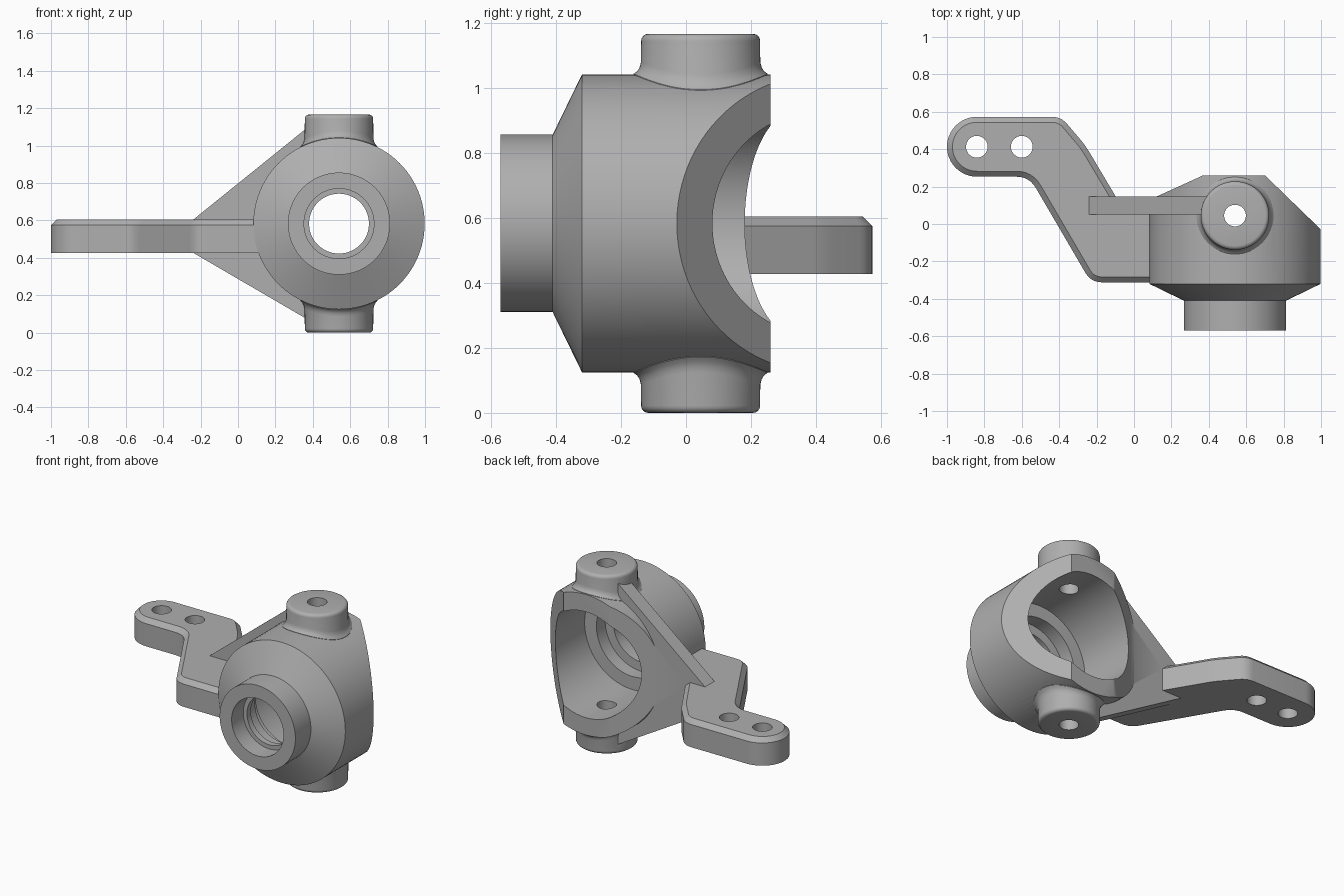
import bpy, bmesh
from math import sin, cos, pi, sqrt
from mathutils import Vector, Matrix

old = bpy.data.objects.get("Cube")
if old:
    bpy.data.objects.remove(old, do_unlink=True)

metal = bpy.data.materials.new("grey metal")
metal.use_nodes = True
GREY = (0.43, 0.43, 0.43, 1)
metal.diffuse_color = GREY
metal.node_tree.nodes["Principled BSDF"].inputs["Base Color"].default_value = GREY

CX, CZ = 0.54, 0.583      # hub axis
BY = 0.045                # kingpin axis
R = 0.458                 # hub radius
SEG = 96


def finish(bm, name):
    bmesh.ops.recalc_face_normals(bm, faces=bm.faces)
    me = bpy.data.meshes.new(name)
    bm.to_mesh(me)
    bm.free()
    me.materials.append(metal)
    ob = bpy.data.objects.new(name, me)
    bpy.context.collection.objects.link(ob)
    return ob


def lathe(profile, seg=SEG):
    """Closed solid turned around z from (radius, height) pairs."""
    bm = bmesh.new()
    rings = [[bm.verts.new((r * cos(2 * pi * i / seg), r * sin(2 * pi * i / seg), h))
              for i in range(seg)] for r, h in profile]
    for a, b in zip(rings, rings[1:]):
        for i in range(seg):
            j = (i + 1) % seg
            bm.faces.new((a[i], a[j], b[j], b[i]))
    bm.faces.new(rings[0])
    bm.faces.new(rings[-1])
    return bm


def lathe_y(name, profile):
    bm = lathe(profile)
    turn = Matrix.Translation((CX, 0, CZ)) @ Matrix.Rotation(-pi / 2, 4, 'X')
    bm.transform(turn)
    return finish(bm, name)


def prism(name, points, depth, chamfer=0):
    """Extrude a closed outline of 3D points along depth."""
    bm = bmesh.new()
    face = bm.faces.new([bm.verts.new(p) for p in points])
    ext = bmesh.ops.extrude_face_region(bm, geom=[face])["geom"]
    bmesh.ops.translate(bm, vec=depth, verts=[v for v in ext if isinstance(v, bmesh.types.BMVert)])
    bmesh.ops.recalc_face_normals(bm, faces=bm.faces)
    if chamfer:
        top = max(bm.faces, key=lambda f: f.calc_center_median().z)
        bmesh.ops.inset_region(bm, faces=[top], thickness=chamfer, use_even_offset=True)
        bmesh.ops.translate(bm, vec=(0, 0, chamfer), verts=top.verts)
    return finish(bm, name)


def pin(x, y):
    bm = lathe([(0.058, -0.2), (0.058, 1.4)], 48)
    bm.transform(Matrix.Translation((x, y, 0)))
    return finish(bm, "hole_cutter")


def combine(target, other, op):
    mod = target.modifiers.new("join", 'BOOLEAN')
    mod.operation, mod.solver, mod.object = op, 'EXACT', other
    bpy.ops.object.select_all(action='DESELECT')
    bpy.context.view_layer.objects.active = target
    target.select_set(True)
    bpy.ops.object.modifier_apply(modifier=mod.name)
    bpy.data.objects.remove(other, do_unlink=True)


def rounded(p, before, after, r):
    """Soft corner between two neighbours."""
    p, a, b = Vector(p), Vector(before), Vector(after)
    s, e = p + (a - p).normalized() * r, p + (b - p).normalized() * r
    return [s.lerp(p, t / 6).lerp(p.lerp(e, t / 6), t / 6) for t in range(7)]


# Hub housing
body = lathe_y("steering_knuckle", [(0.273, -0.57), (0.273, -0.41), (R, -0.32), (R, 0.26)])


# Kingpin bosses with rounded rim and a flared foot that follows the hub
def boss(side):
    top, rb, e = CZ, 0.183, 0.022
    rim = [(rb - e + e * cos(t * pi / 8), top - e + e * sin(t * pi / 8)) for t in range(5)]
    foot = [(0.206, -0.02), (0.206, 0.002), (0.195, 0.01), (0.188, 0.021), (0.1835, 0.038)]
    bm = lathe([(0.15, 0.36)] + [(r, R + h) for r, h in foot] + rim)
    for v in bm.verts:
        if v.co.xy.length > rb + 0.0002:
            v.co.z += sqrt(R * R - v.co.x ** 2) - R
    bm.transform(Matrix.Translation((CX, BY, CZ)) @ Matrix.Diagonal((1, 1, side, 1)))
    return finish(bm, "boss")


for side in (1, -1):
    combine(body, boss(side), 'UNION')

# Slanted relief on both sides of the open end
for cut in ([(0.597, 0.36), (1.103, -0.13), (1.3, 0.1), (1.2, 0.5)],
            [(0.589, 0.36), (-0.07, 0.06), (-0.2, 0.5)]):
    combine(body, prism("slant_cutter", [(x, y, -0.2) for x, y in cut], (0, 0, 1.6)), 'DIFFERENCE')

# Stiffening rib
rib = [(-0.245, 0.6), (0.39, 1.112), (0.45, 1.112), (0.45, 0.06), (0.39, 0.06), (-0.245, 0.43)]
combine(body, prism("rib", [(x, 0.05, z) for x, z in rib], (0, 0.097, 0)), 'UNION')

# Steering arm with chamfered upper edge
corners = [(0.28, -0.312), (-0.23, -0.312), (-0.56, 0.253), (-0.84, 0.253)]
far = [(-0.84, 0.573), (-0.39, 0.573), (-0.26, 0.42), (-0.07, 0.1), (0.28, 0.1)]
outline = [corners[0]]
outline += rounded(corners[1], corners[0], corners[2], 0.06)
outline += rounded(corners[2], corners[1], corners[3], 0.07)
outline += [(-0.84 - 0.16 * sin(t * pi / 24), 0.413 - 0.16 * cos(t * pi / 24)) for t in range(25)]
outline += rounded(far[1], far[0], far[2], 0.05)
outline += rounded(far[2], far[1], far[3], 0.04)
outline += far[3:]
arm = prism("arm", [(x, y, 0.427) for x, y in outline], (0, 0, 0.148), 0.029)
combine(body, arm, 'UNION')

# Stepped bearing bore
bore = [(0.187, -0.7), (0.187, -0.45), (0.16, -0.45), (0.16, -0.41), (0.2, -0.41), (0.2, -0.31),
        (0.26, -0.31), (0.26, -0.22), (0.345, -0.22), (0.345, 0.45)]
combine(body, lathe_y("bore_cutter", bore), 'DIFFERENCE')

# Kingpin and tie rod holes
for x, y in ((CX, BY), (-0.84, 0.413), (-0.6, 0.413)):
    combine(body, pin(x, y), 'DIFFERENCE')

bpy.context.view_layer.objects.active = body
body.select_set(True)
bpy.ops.object.shade_smooth_by_angle(angle=0.45)
